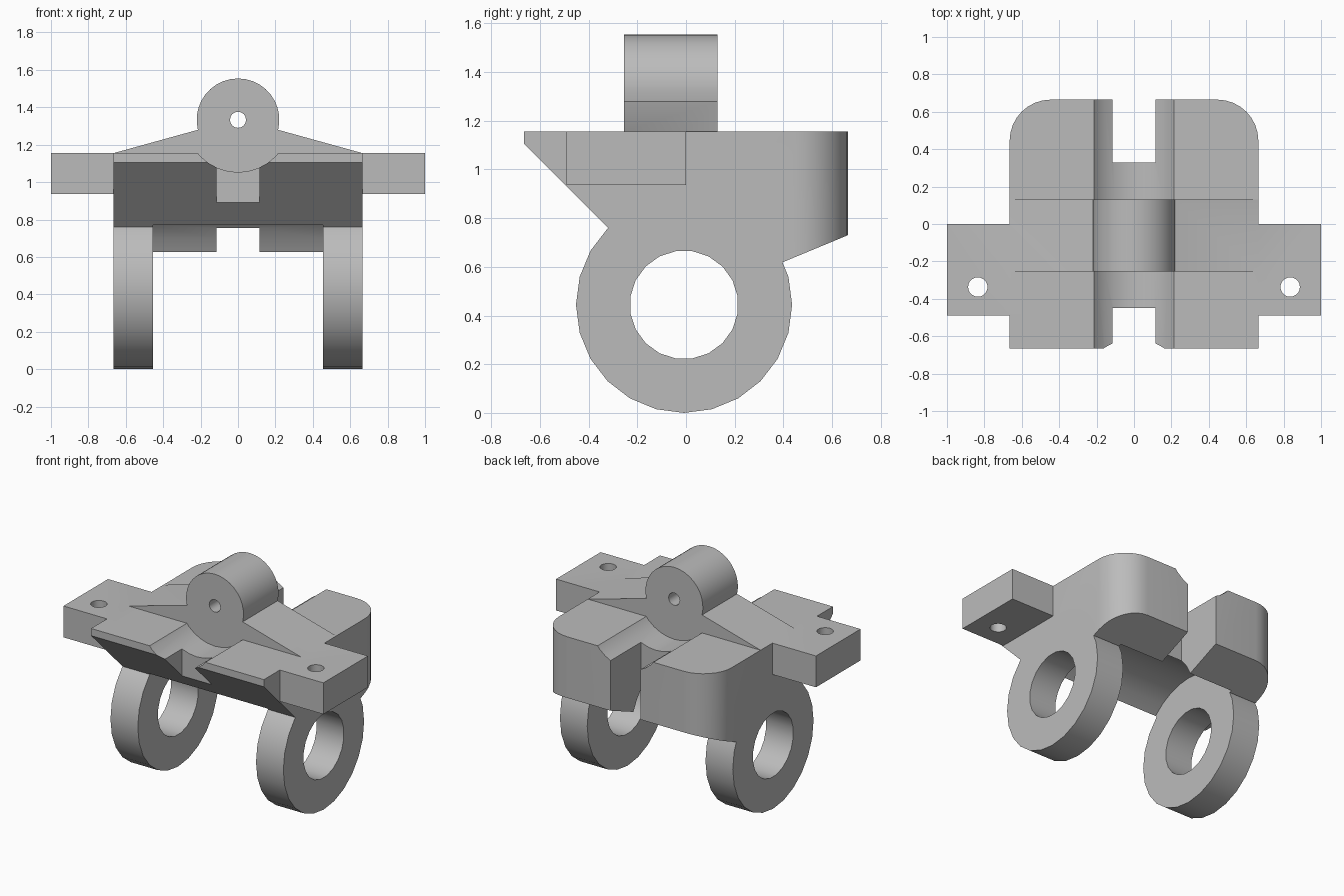
import bpy, bmesh, math

cube = bpy.data.objects.get("Cube")
if cube:
    bpy.data.objects.remove(cube, do_unlink=True)

grey = bpy.data.materials.new("plain grey")
grey.use_nodes = True
grey.diffuse_color = (0.5, 0.5, 0.5, 1)
grey.node_tree.nodes["Principled BSDF"].inputs["Base Color"].default_value = (0.5, 0.5, 0.5, 1)


def place(axis, p, q, t):
    return {"X": (t, p, q), "Y": (p, t, q), "Z": (p, q, t)}[axis]


def prism(name, points, axis, lo, hi, round_back=0):
    """Extrude a flat outline along an axis, optionally rounding the rear upright edges."""
    bm = bmesh.new()
    face = bm.faces.new([bm.verts.new(place(axis, p, q, lo)) for p, q in points])
    moved = bmesh.ops.extrude_face_region(bm, geom=[face])["geom"]
    verts = [g for g in moved if isinstance(g, bmesh.types.BMVert)]
    bmesh.ops.translate(bm, verts=verts, vec=place(axis, 0, 0, hi - lo))
    bmesh.ops.recalc_face_normals(bm, faces=bm.faces)
    if round_back:
        rear = max(v.co.y for v in bm.verts)
        edges = [e for e in bm.edges
                 if all(v.co.y > rear - 0.001 for v in e.verts)
                 and abs(e.verts[0].co.x - e.verts[1].co.x) < 0.001]
        bmesh.ops.bevel(bm, geom=edges, offset=round_back, segments=8,
                        profile=0.5, affect="EDGES")
    mesh = bpy.data.meshes.new(name)
    bm.to_mesh(mesh)
    bm.free()
    mesh.materials.append(grey)
    obj = bpy.data.objects.new(name, mesh)
    bpy.context.collection.objects.link(obj)
    return obj


def arc(cx, cy, r, n, start=0, end=360):
    count = n if end - start == 360 else n + 1
    angles = [math.radians(start + (end - start) * i / n) for i in range(count)]
    return [(cx + r * math.cos(a), cy + r * math.sin(a)) for a in angles]


def box(x0, x1, y0, y1):
    return [(x0, y0), (x1, y0), (x1, y1), (x0, y1)]


def combine(target, tool, operation):
    mod = target.modifiers.new(tool.name, "BOOLEAN")
    mod.operation, mod.object, mod.solver = operation, tool, "EXACT"
    bpy.ops.object.select_all(action="DESELECT")
    bpy.context.view_layer.objects.active = target
    target.select_set(True)
    bpy.ops.object.modifier_apply(modifier=mod.name)
    bpy.data.objects.remove(tool, do_unlink=True)


HALF, TOP = 0.665, 1.155
RING_Y, RING_Z = -0.008, 0.444
LUG_Z = 1.333

# Main block with sloping nose and rounded rear corners
side = [(-HALF, TOP), (-HALF, 1.105), (-0.32, 0.76), (0.4, 0.62), (HALF, 0.73), (HALF, TOP)]
body = prism("bracket_body", side, "X", -HALF, HALF, round_back=0.22)

# Clearance between the legs, front and rear slots, groove along the top
cuts = [
    prism("leg_clearance", arc(RING_Y, RING_Z, 0.46, 32), "X", -0.455, 0.455),
    prism("front_slot", box(-0.115, 0.115, -0.9, -0.45), "Z", 0.3, 1.5),
    prism("rear_slot", box(-0.115, 0.115, 0.33, 0.9), "Z", 0.3, 1.5),
    prism("top_groove", arc(0, LUG_Z, 0.28, 32), "Y", -0.9, 0.9),
]
for cut in cuts:
    combine(body, cut, "DIFFERENCE")

# Ring legs and drilled side ears
for s, label in ((1, "left"), (-1, "right")):
    xs = sorted((s * 0.455, s * HALF))
    leg = prism(label + "_ring_leg", arc(RING_Y, RING_Z, 0.444, 24), "X", *xs)
    combine(body, leg, "UNION")
    hole = prism("leg_hole", arc(RING_Y, RING_Z, 0.223, 20, 9, 369), "X", xs[0] - 0.1, xs[1] + 0.1)
    combine(body, hole, "DIFFERENCE")

    xs = sorted((s * 0.6, s))
    ear = prism(label + "_ear", box(xs[0], xs[1], -0.49, 0), "Z", 0.937, TOP)
    combine(body, ear, "UNION")
    hole = prism("ear_hole", arc(s * 0.835, -0.337, 0.052, 20), "Z", 0.5, 1.5)
    combine(body, hole, "DIFFERENCE")

# Top lug with gussets, filling the groove beneath it
outline = [(0.1, 1.0), (0.3, 1.1), (HALF, TOP)]
outline += arc(0, LUG_Z, 0.221, 20, -14, 194)
outline += [(-HALF, TOP), (-0.3, 1.1), (-0.1, 1.0)]
lug = prism("top_lug", outline, "Y", -0.255, 0.13)
combine(body, lug, "UNION")
combine(body, prism("lug_hole", arc(0, LUG_Z, 0.043, 16), "Y", -0.4, 0.3), "DIFFERENCE")

# Smooth curved faces, keep machined edges crisp
body.select_set(True)
bpy.context.view_layer.objects.active = body
bpy.ops.object.shade_smooth_by_angle(angle=math.radians(25))
